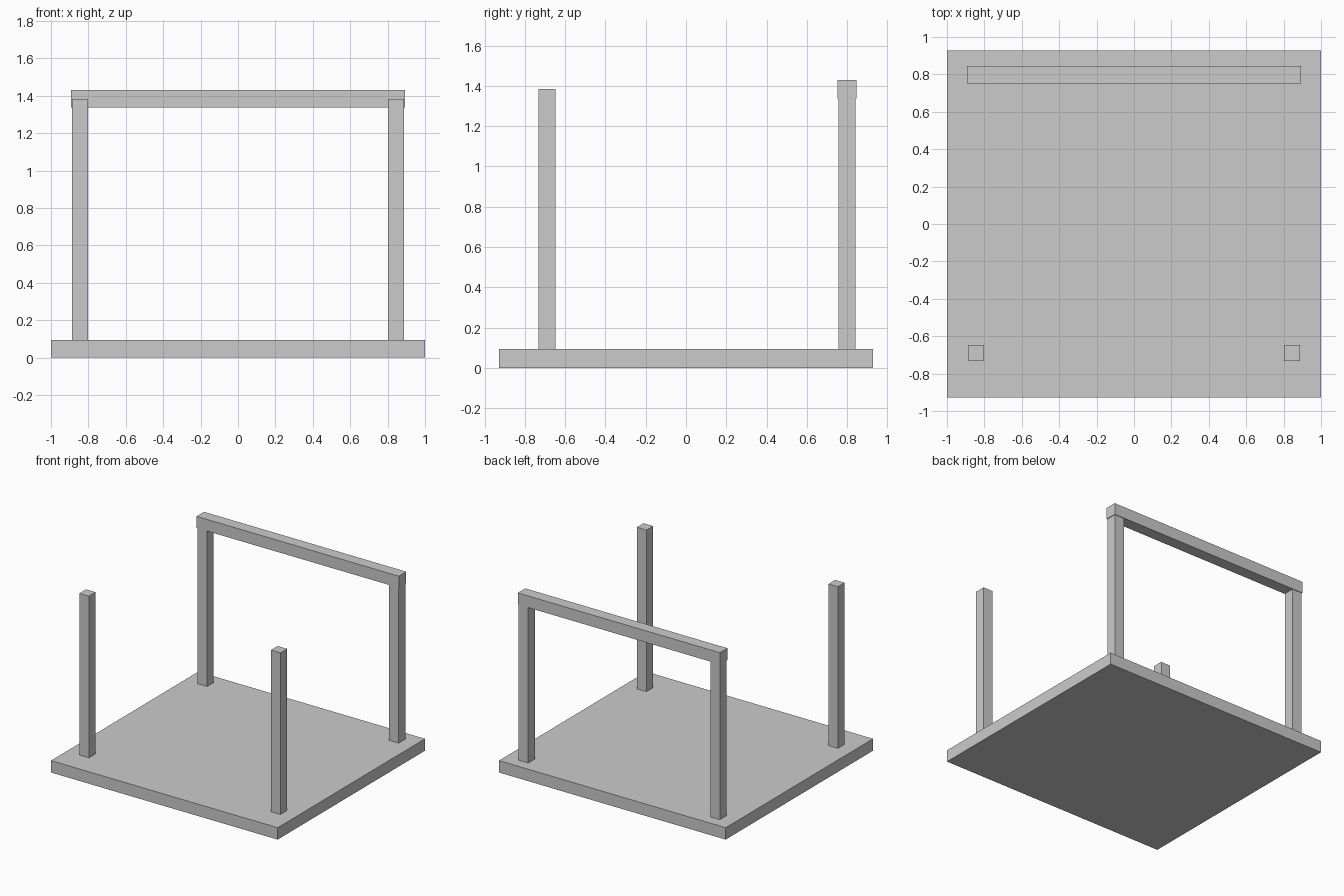
import bpy

if "Cube" in bpy.data.objects:
    bpy.data.objects.remove(bpy.data.objects["Cube"])


def box(name, lo, hi):
    """Box spanning two opposite corners."""
    centre = [(a + b) / 2 for a, b in zip(lo, hi)]
    bpy.ops.mesh.primitive_cube_add(size=1, location=centre)
    obj = bpy.context.object
    obj.name = name
    obj.scale = [b - a for a, b in zip(lo, hi)]
    bpy.ops.object.transform_apply(location=True, rotation=False, scale=True)
    return obj


BASE_TOP = 0.095
POST_TOP = 1.384

# Floor slab
box("base_slab", (-1, -0.928, 0), (1, 0.928, BASE_TOP))

# Corner posts, mirrored to the other side
for name, y in (("front_posts", -0.69), ("back_posts", 0.799)):
    posts = box(name, (0.803, y - 0.042, BASE_TOP), (0.887, y + 0.042, POST_TOP))
    posts.modifiers.new("mirror", 'MIRROR').use_axis[0] = True

# Rail across the back posts
box("back_rail", (-0.892, 0.752, 1.337), (0.892, 0.846, 1.43))
